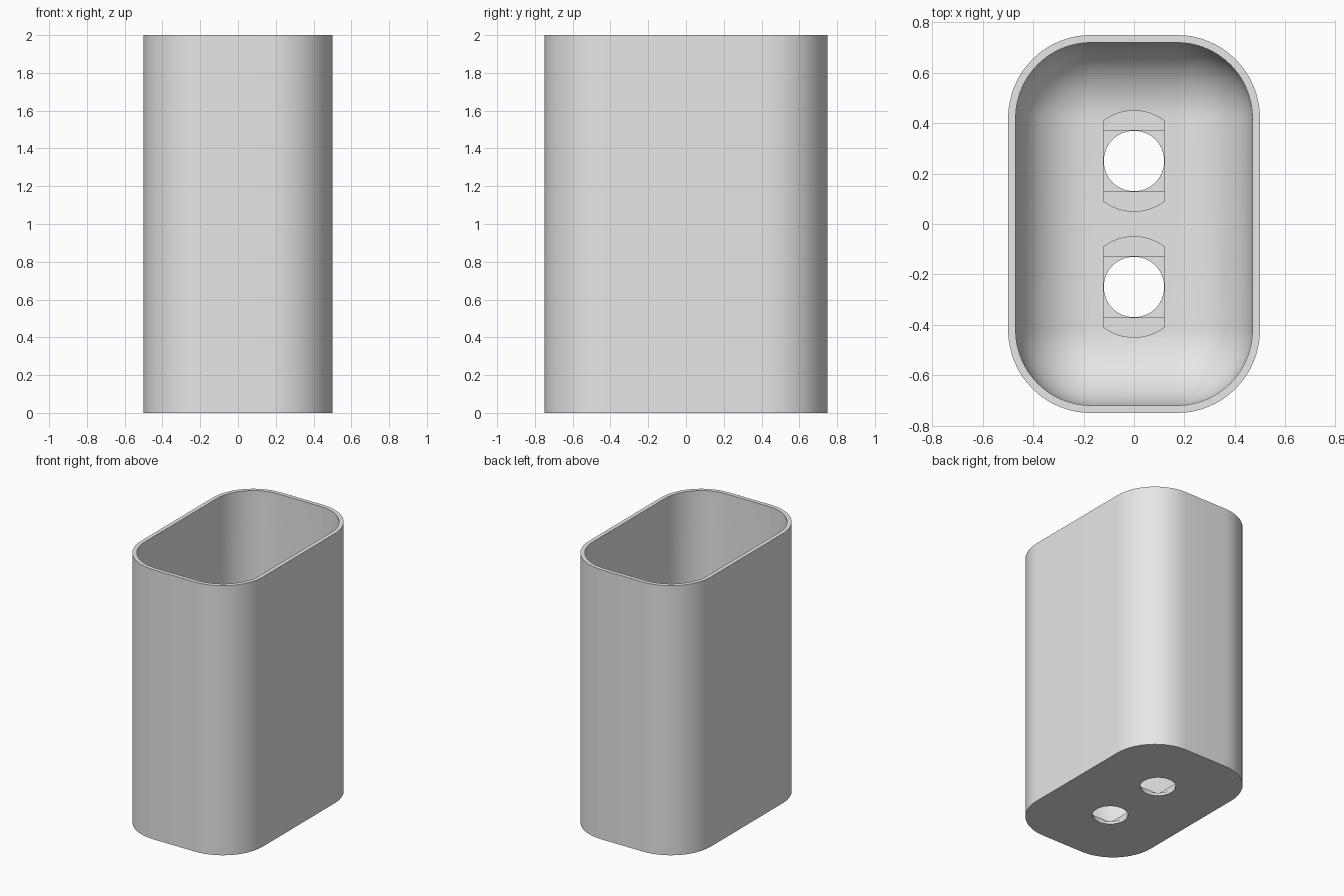
import bpy, bmesh, math

cube = bpy.data.objects.get("Cube")
if cube:
    bpy.data.objects.remove(cube, do_unlink=True)

CORE_X, CORE_Y = 0.17, 0.42   # straight part of the rounded rectangle
OUTER_R, INNER_R = 0.33, 0.30
HEIGHT, FLOOR = 2.0, 0.05
SEGS = 16

grey = bpy.data.materials.new("plain grey")
grey.use_nodes = True
colour = (0.8, 0.8, 0.8, 1)
grey.diffuse_color = colour
grey.node_tree.nodes["Principled BSDF"].inputs["Base Color"].default_value = colour


def finish(bm, name):
    bmesh.ops.remove_doubles(bm, verts=bm.verts, dist=1e-5)
    bmesh.ops.recalc_face_normals(bm, faces=bm.faces)
    mesh = bpy.data.meshes.new(name)
    bm.to_mesh(mesh)
    bm.free()
    mesh.materials.append(grey)
    obj = bpy.data.objects.new(name, mesh)
    bpy.context.collection.objects.link(obj)
    return obj


def loft(name, rings):
    """Skin a stack of equal rings and cap both ends."""
    bm = bmesh.new()
    loops = [[bm.verts.new(p) for p in ring] for ring in rings]
    for a, b in zip(loops, loops[1:]):
        for i in range(len(a)):
            j = (i + 1) % len(a)
            bm.faces.new((a[i], a[j], b[j], b[i]))
    bm.faces.new(loops[0])
    bm.faces.new(loops[-1])
    return finish(bm, name)


def rounded_ring(radius, z):
    points = []
    for quarter, (sx, sy) in enumerate(((1, 1), (-1, 1), (-1, -1), (1, -1))):
        for i in range(SEGS + 1):
            a = (quarter + i / SEGS) * math.pi / 2
            points.append((sx * CORE_X + radius * math.cos(a),
                           sy * CORE_Y + radius * math.sin(a), z))
    return points


def prism(name, outline, y, z0, z1):
    return loft(name, [[(px, py + y, z) for px, py in outline] for z in (z0, z1)])


def arc(radius, start, end, count):
    return [(radius * math.cos(start + (end - start) * i / count),
             radius * math.sin(start + (end - start) * i / count))
            for i in range(count + 1)]


# Container: outer wall up, over the rim, down inside to a filleted floor
rings = [rounded_ring(OUTER_R, 0), rounded_ring(OUTER_R, HEIGHT),
         rounded_ring(INNER_R, HEIGHT)]
for i in range(SEGS + 1):
    a = i / SEGS * math.pi / 2
    rings.append(rounded_ring(INNER_R * math.cos(a),
                              FLOOR + INNER_R * (1 - math.sin(a))))
container = loft("container", rings)

# Stepped holes: arched slot, then square, then round opening
cutters = []
half = 0.1206
edge = math.acos(half / 0.2)
slot = arc(0.2, edge, math.pi - edge, 12)
slot += [(-x, -y) for x, y in slot]
s = 0.1203
square = [(s, s), (-s, s), (-s, -s), (s, -s)]
circle = arc(0.12, 0, math.tau, 48)[:-1]
for y in (-0.25, 0.25):
    cutters.append(prism("slot_cutter", slot, y, 0.035, 0.15))
    cutters.append(prism("square_cutter", square, y, 0.02, 0.14))
    cutters.append(prism("hole_cutter", circle, y, -0.1, 0.13))

bpy.ops.object.select_all(action="DESELECT")
bpy.context.view_layer.objects.active = container
container.select_set(True)
for cutter in cutters:
    cutter.hide_render = True
    mod = container.modifiers.new("cut", "BOOLEAN")
    mod.operation = "DIFFERENCE"
    mod.solver = "EXACT"
    mod.object = cutter
    bpy.ops.object.modifier_apply(modifier=mod.name)
    bpy.data.objects.remove(cutter, do_unlink=True)

bpy.ops.object.shade_smooth_by_angle(angle=math.radians(30))
